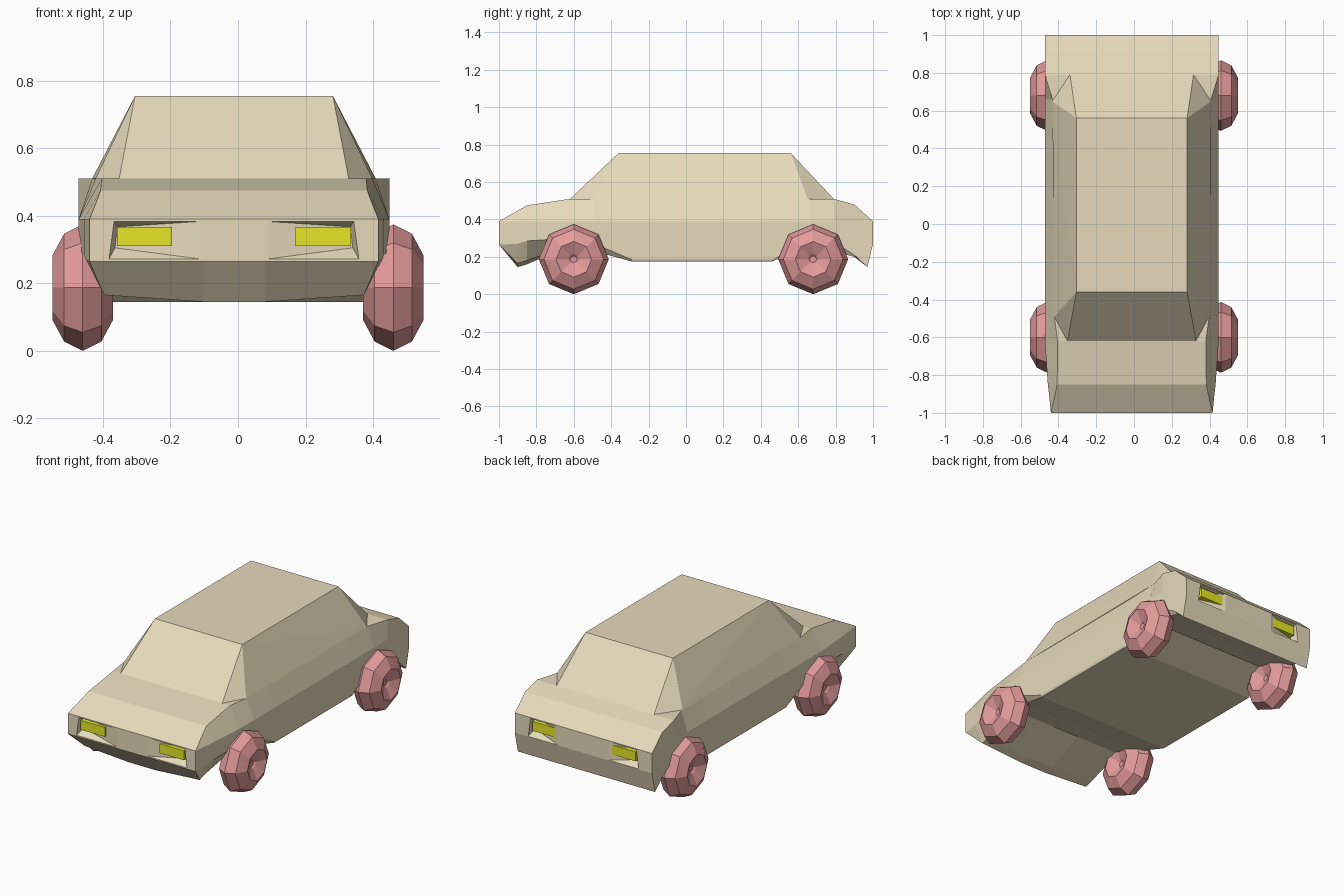
import bpy, bmesh, math
from mathutils import Vector

if "Cube" in bpy.data.objects:
    bpy.data.objects.remove(bpy.data.objects["Cube"])

CX = -0.012      # the body sits slightly off the wheel centre line
BELT_Z = 0.39


def material(name, rgb):
    m = bpy.data.materials.new(name)
    m.diffuse_color = (*rgb, 1)
    m.use_nodes = True
    m.node_tree.nodes["Principled BSDF"].inputs["Base Color"].default_value = m.diffuse_color
    return m


tan = material("tan_paint", (0.80, 0.70, 0.50))
red = material("red_rubber", (0.78, 0.33, 0.33))
yellow = material("yellow_lamp", (0.80, 0.80, 0.02))


def make_object(name, bm, mat):
    bmesh.ops.recalc_face_normals(bm, faces=bm.faces[:])
    mesh = bpy.data.meshes.new(name)
    bm.to_mesh(mesh)
    bm.free()
    mesh.materials.append(mat)
    ob = bpy.data.objects.new(name, mesh)
    bpy.context.collection.objects.link(ob)
    return ob


def hull(name, points, mat):
    bm = bmesh.new()
    for p in points:
        bm.verts.new(p)
    res = bmesh.ops.convex_hull(bm, input=bm.verts[:])
    loose = [v for v in bm.verts if not v.link_faces]
    bmesh.ops.delete(bm, geom=loose, context='VERTS')
    return make_object(name, bm, mat)


def boolean(target, tool, operation):
    mod = target.modifiers.new(operation.lower(), 'BOOLEAN')
    mod.operation = operation
    mod.solver = 'EXACT'
    mod.object = tool
    bpy.context.view_layer.objects.active = target
    bpy.ops.object.modifier_apply(modifier=mod.name)
    bpy.data.objects.remove(tool)


# Lower body: cross-sections from front to back
# y, side x, sill z, floor x, floor z, keel drop, shoulder x, shoulder z
sections = [
    (-1.00, .428, .265, .428, .265, 0, .428, .39),
    (-0.90, .438, .270, .385, .165, .02, .405, .447),
    (-0.85, .444, .285, .385, .180, .02, .395, .475),
    (-0.62, .460, .300, .390, .260, 0, .392, .51),
    (-0.49, .460, .270, .420, .230, 0, .410, .51),
    (-0.29, .460, .185, .455, .175, 0, .410, .51),
    (0.46, .460, .185, .455, .175, 0, .415, .51),
    (0.66, .460, .300, .440, .260, 0, .420, .51),
    (0.79, .460, .280, .440, .230, 0, .460, .51),
    (0.90, .460, .210, .440, .200, 0, .460, .48),
    (0.97, .460, .145, .440, .145, 0, .460, .417),
    (1.00, .460, .270, .460, .270, 0, .460, .39),
]
bm = bmesh.new()
rings = []
for y, sx, sill, fx, fz, drop, tx, tz in sections:
    half = [(.09, fz - drop), (fx, fz), (sx, sill), (sx, BELT_Z), (tx, tz)]
    loop = half + [(-x, z) for x, z in reversed(half)]
    rings.append([bm.verts.new((CX + x, y, z)) for x, z in loop])
for a, b in zip(rings, rings[1:]):
    for i in range(len(a)):
        j = (i + 1) % len(a)
        bm.faces.new((a[i], a[j], b[j], b[i]))
bm.faces.new(rings[0])
bm.faces.new(rings[-1])
bmesh.ops.remove_doubles(bm, verts=bm.verts[:], dist=0.0005)
body = make_object("body", bm, tan)

# Cabin: roof, slanted windows and corner pillars
cabin_half = [(.293, -.36, .755), (.293, .56, .755),
              (.34, -.62, .51), (.41, -.49, .51), (.42, .65, .51), (.327, .79, .51),
              (.30, -.55, .45), (.30, .70, .45)]
cabin = hull("cabin", [(CX + s * x, y, z) for x, y, z in cabin_half for s in (1, -1)], tan)
boolean(body, cabin, 'UNION')

# Lamp pockets and lamps at both ends
for end, label, inner in ((-1, "front", .10), (1, "rear", .17)):
    for s, side in ((1, "right"), (-1, "left")):
        pocket = [(inner, 1.0, .383), (.355, 1.0, .383), (.37, 1.0, .272), (inner, 1.0, .272),
                  (.345, .955, .367), (.352, .955, .305)]
        pocket += [(x, 1.03, z) for x, _, z in pocket[:4]]
        cutter = hull("lamp_pocket", [(CX + s * x, end * y, z) for x, y, z in pocket], tan)
        boolean(body, cutter, 'DIFFERENCE')
        hull(f"{label}_lamp_{side}",
             [(CX + s * x, end * y, z) for x in (.183, .346)
              for y in (.94, .995) for z in (.31, .367)], yellow)

# Wheels: eight-sided, rounded tread and dished hub on both faces
half_profile = [(.05, 0), (.05, .018), (.06, .03), (.09, .095), (.055, .16)]
profile = half_profile + [(0, .187)] + [(-x, r) for x, r in reversed(half_profile)]


def wheel(name, cx, cy):
    bm = bmesh.new()
    verts = [bm.verts.new((cx + x, cy, .187 + r)) for x, r in profile]
    edges = [bm.edges.new(pair) for pair in zip(verts, verts[1:])]
    bmesh.ops.spin(bm, geom=verts + edges, cent=(cx, cy, .187), axis=(1, 0, 0),
                   angle=2 * math.pi, steps=8)
    bmesh.ops.remove_doubles(bm, verts=bm.verts[:], dist=0.0005)
    make_object(name, bm, red)


for y, label in ((-.6, "front"), (.68, "rear")):
    for s, side in ((1, "right"), (-1, "left")):
        wheel(f"{label}_wheel_{side}", s * .46, y)
